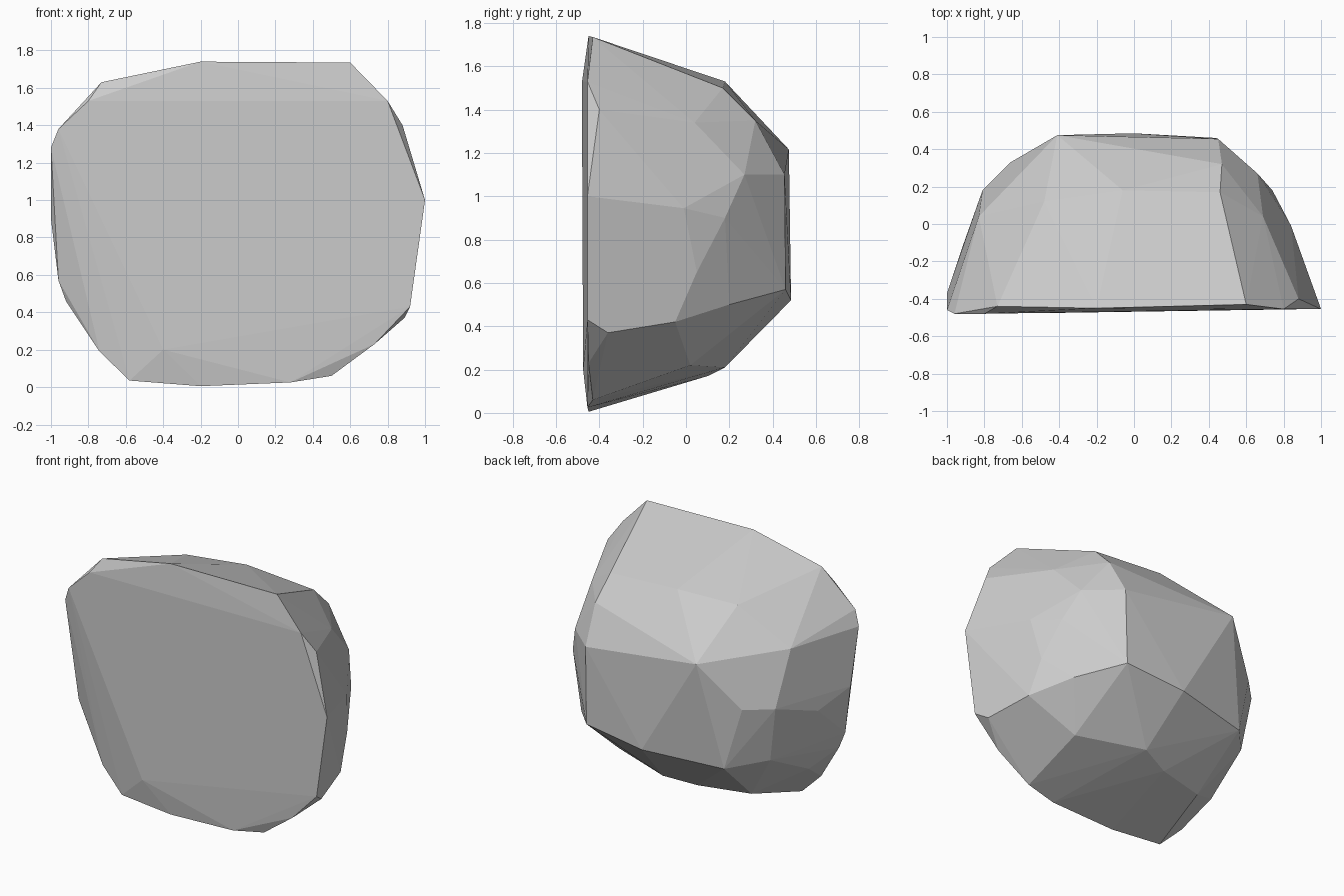
import bpy, bmesh

# Corner points of the rock, grouped by region (x, y, z)
front_rim = [(-.2, -.45, 1.74), (.6, -.43, 1.735), (.8, -.455, 1.53), (.88, -.4, 1.4),
             (1, -.455, 1), (.92, -.455, .43), (.73, -.45, .23), (.5, -.43, .06),
             (.28, -.455, .025), (-.2, -.45, .005), (-.58, -.44, .035), (-.4, -.475, .2),
             (-.74, -.42, .19), (-.92, -.36, .46), (-.96, -.37, .57), (-1, -.37, .9),
             (-1, -.46, 1.28), (-.96, -.48, 1.38), (-.8, -.48, 1.53), (-.73, -.44, 1.63)]
right_side = [(.69, .04, 1.34), (.66, .27, 1.1), (.84, -.01, .945), (.74, .18, .9),
              (.8, .05, .65), (.66, .2, .5), (.82, -.05, .42), (.89, -.36, .37)]
left_side = [(-.83, .04, 1.27), (-.81, .18, .9), (-.92, -.13, .8), (-.75, .15, .52),
             (-.8, -.2, .34)]
back = [(.46, .17, 1.5), (-.06, .18, 1.53), (-.48, .12, 1.51), (.47, .32, 1.35),
        (-.41, .475, 1.216), (.45, .455, 1.1), (-.66, .33, .91), (.44, .46, .57),
        (0, .485, .52), (-.55, .37, .49)]
underside = [(.5, .02, .22), (.05, .18, .21), (-.16, .1, .17), (-.51, .01, .17)]

# Wrap the points in one faceted convex shell
bm = bmesh.new()
for p in front_rim + right_side + left_side + back + underside:
    bm.verts.new(p)
hull = bmesh.ops.convex_hull(bm, input=bm.verts[:])
loose = {g for g in hull["geom_interior"] + hull["geom_unused"]
         if isinstance(g, bmesh.types.BMVert)}
bmesh.ops.delete(bm, geom=list(loose), context='VERTS')

# Merge nearly coplanar triangles into flat facets
bmesh.ops.dissolve_limit(bm, angle_limit=0.02, verts=bm.verts[:], edges=bm.edges[:])
bmesh.ops.recalc_face_normals(bm, faces=bm.faces[:])

mesh = bpy.data.meshes.new("rock")
bm.to_mesh(mesh)
bm.free()
rock = bpy.data.objects.new("rock", mesh)
bpy.context.collection.objects.link(rock)
